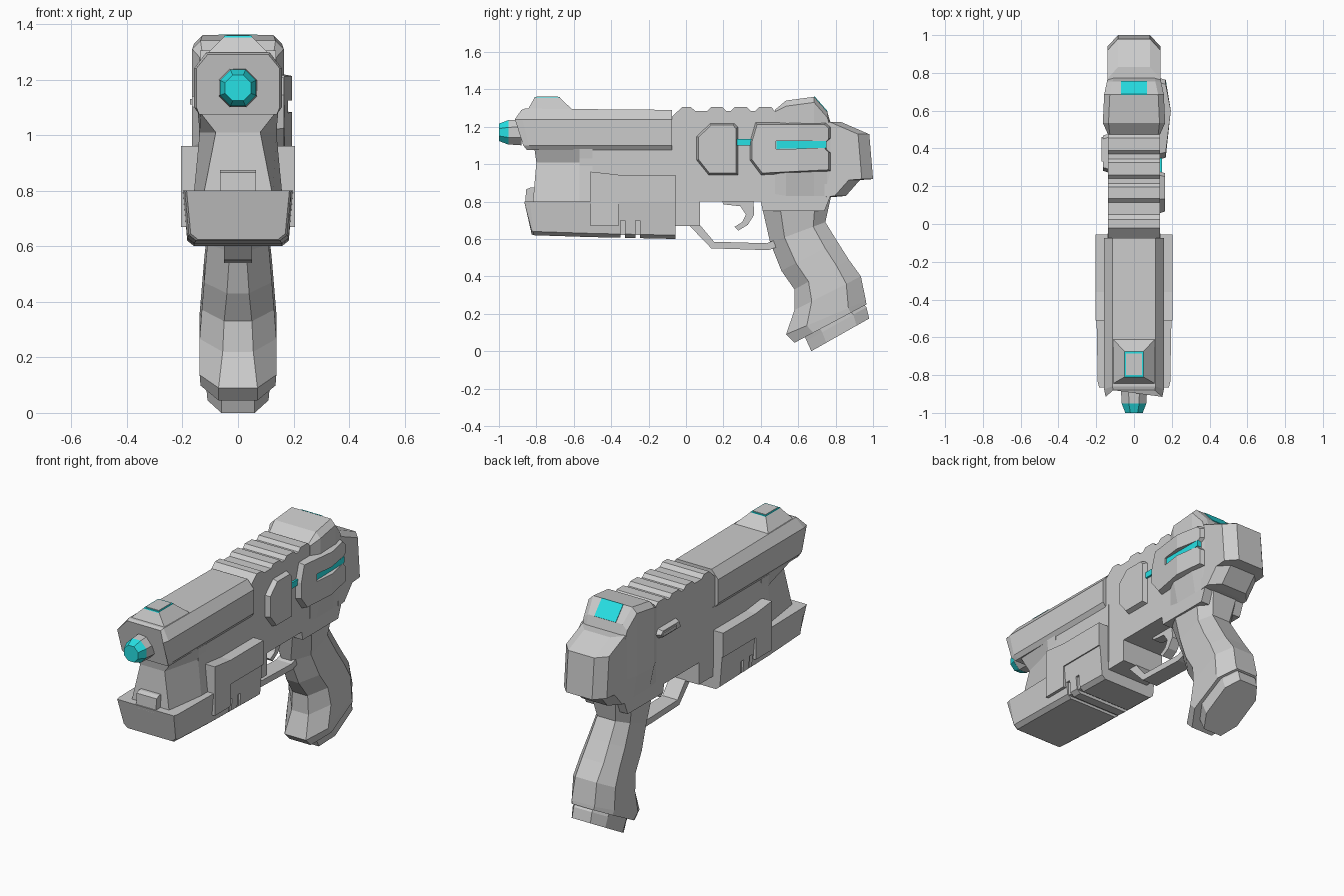
import bpy, bmesh, math

if "Cube" in bpy.data.objects:
    bpy.data.objects.remove(bpy.data.objects["Cube"])

cyan = bpy.data.materials.new("cyan_glow")
cyan.diffuse_color = (0.02, 0.75, 0.78, 1)
cyan.use_nodes = True
cyan.node_tree.nodes["Principled BSDF"].inputs["Base Color"].default_value = cyan.diffuse_color


def loft(name, rings, mat=None):
    """Skin equal-length vertex rings and cap both ends."""
    bm = bmesh.new()
    vs = [[bm.verts.new(p) for p in r] for r in rings]
    n = len(rings[0])
    for a, b in zip(vs, vs[1:]):
        for i in range(n):
            j = (i + 1) % n
            bm.faces.new((a[i], a[j], b[j], b[i]))
    bm.faces.new(vs[0][::-1])
    bm.faces.new(vs[-1])
    bmesh.ops.recalc_face_normals(bm, faces=bm.faces)
    me = bpy.data.meshes.new(name)
    bm.to_mesh(me)
    bm.free()
    ob = bpy.data.objects.new(name, me)
    bpy.context.collection.objects.link(ob)
    if mat:
        me.materials.append(mat)
    return ob


def side(name, pts, x0, x1, inset=0, mat=None):
    """Extrude a (y, z) profile along x; inset shrinks the x1 end."""
    cy = (min(p[0] for p in pts) + max(p[0] for p in pts)) / 2
    cz = (min(p[1] for p in pts) + max(p[1] for p in pts)) / 2
    hy = max(p[0] for p in pts) - cy
    hz = max(p[1] for p in pts) - cz
    end = [(x1, cy + (y - cy) * (1 - inset / hy), cz + (z - cz) * (1 - inset / hz)) for y, z in pts]
    return loft(name, [[(x0, y, z) for y, z in pts], end], mat)


def box(name, x0, x1, y0, y1, z0, z1, mat=None):
    return side(name, [(y0, z0), (y1, z0), (y1, z1), (y0, z1)], x0, x1, 0, mat)


def cut(ob, cutter):
    m = ob.modifiers.new("cut", "BOOLEAN")
    m.object = cutter
    m.solver = "EXACT"
    cutter.hide_render = True
    cutter.hide_set(True)


def octo(y, r, z=1.17):
    return [(r * math.cos(a), y, z + r * math.sin(a)) for a in (math.pi / 8 + k * math.pi / 4 for k in range(8))]


# Slide with chamfered top
def slide_ring(y, yt, yb, k=1, zt=1.29):
    h = [(.14, yb, 1.075), (.158 * k, yb - .02 if yb < -.5 else yb, 1.1), (.158 * k, y, 1.24), (.115 * k, yt, zt)]
    return h + [(-a, b, c) for a, b, c in h[::-1]]


loft("slide", [slide_ring(-.915, -.88, -.85, .95), slide_ring(-.875, -.86, -.82, 1, 1.297), slide_ring(-.075, -.075, -.075)])

# Muzzle
loft("muzzle_ring", [octo(-.95, .07), octo(-.88, .075)])
loft("muzzle_lens", [octo(-1, .05), octo(-.95, .071)], cyan)


# Front sight with thin glowing rim
def rect(hx, y0, y1, z):
    return [(-hx, y0, z), (hx, y0, z), (hx, y1, z), (-hx, y1, z)]


loft("front_sight", [rect(.12, -.85, -.6, 1.285), rect(.05, -.81, -.675, 1.355)])
loft("front_sight_rim", [rect(.051, -.812, -.673, 1.351), rect(.049, -.81, -.675, 1.358)], cyan)
loft("front_sight_cap", [rect(.042, -.8, -.685, 1.35), rect(.042, -.8, -.685, 1.361)])

# Main body with ribbed top
top = [(-.085, 1.08), (-.085, 1.245), (-.02, 1.305), (.025, 1.305), (.05, 1.285)]
for a, b in ((.115, .215), (.24, .345), (.37, .475)):
    top += [(a, 1.285), (a + .02, 1.305), (b - .02, 1.305), (b, 1.285)]
body = top + [(.6, 1.285), (.77, 1.22), (.77, .825), (.74, .75), (.41, .75), (.4, .8),
              (.075, .8), (.075, .67), (-.055, .67), (-.055, 1.08)]
side("main_body", body, -.137, .137)
box("frame_under_slide", -.14, .14, -.57, -.05, .72, 1.08)


# Flared rear hump
def hump_ring(y, w, zt, zb, c=.03):
    h = [(.137, y, zb), (w, y, zb + .13), (w, y, zt - c), (w - c, y, zt)]
    return h + [(-a, b, d) for a, b, d in h[::-1]]


loft("rear_hump", [hump_ring(.475, .138, 1.29, .84, .01), hump_ring(.535, .165, 1.34, .83),
                   hump_ring(.685, .158, 1.36, .83), hump_ring(.755, .143, 1.28, .83),
                   hump_ring(.772, .14, 1.225, .83)])
side("rear_sight_light", [(.683, 1.361), (.688, 1.362), (.758, 1.282), (.75, 1.275)], -.07, .07, 0, cyan)


# Rear block, tapered in plan
def back_ring(z, y):
    h = [(.14, .74, z), (.14, y - .06, z), (.085, y, z)]
    return h + [(-a, b, c) for a, b, c in h[::-1]]


loft("rear_block", [back_ring(.825, .8), back_ring(.83, .855), back_ring(.915, .93), back_ring(.92, 1),
                    back_ring(1.16, .98), back_ring(1.225, .83)])

# Right side panels and lights
side("side_panel_front", [(.055, 1.15), (.13, 1.22), (.26, 1.22), (.28, 1.2), (.28, .94), (.12, .94), (.055, 1.02)],
     .13, .165, .012)
panel = side("side_panel_rear", [(.34, 1.12), (.37, 1.225), (.75, 1.225), (.775, 1.2), (.775, 1.14), (.755, 1.12),
                                 (.755, 1.08), (.775, 1.06), (.775, .96), (.4, .94), (.34, 1.02)], .13, .168, .012)
bm = bmesh.new()
bm.from_mesh(panel.data)
bmesh.ops.bisect_plane(bm, geom=bm.verts[:] + bm.edges[:] + bm.faces[:], plane_co=(0, .6, 0), plane_no=(0, 1, 0))
for v in bm.verts:
    if abs(v.co.y - .6) < .01 and v.co.x > .15:
        v.co.x = .195
bm.to_mesh(panel.data)
bm.free()
slot = [(.48, 1.08), (.48, 1.125), (.72, 1.125), (.8, 1.125), (.8, 1.085), (.72, 1.085)]
cut(panel, side("slot_cutter", slot, .168, .25))
side("side_light", [(.485, 1.082), (.485, 1.123), (.75, 1.123), (.75, 1.087)], .15, .172, 0, cyan)
box("link_light", .13, .148, .26, .36, 1.1, 1.135, cyan)

# Left side latch
side("left_latch", [(.27, 1.09), (.29, 1.15), (.46, 1.15), (.48, 1.12), (.46, 1.09)], -.13, -.165, .012)
box("left_latch_bar", -.172, -.16, .33, .46, 1.11, 1.13)


# Tapered block under the muzzle
def neck_ring(z, y, f, w):
    h = [(f, y, z), (w, -.57, z), (w, -.5, z)]
    return h + [(-a, b, c) for a, b, c in h[::-1]]


loft("front_neck", [neck_ring(.78, -.82, .125, .16), neck_ring(1.01, -.8, .08, .138), neck_ring(1.08, -.81, .135, .145)])
side("front_nub", [(-.86, .78), (-.855, .865), (-.83, .875), (-.78, .875), (-.78, .78)], -.065, .065)


# Lower rail block with bottom slots
def rail_ring(y, w, zb, tilt=0):
    h = [(w, y, .8), (w - .015, y + tilt, zb + .02), (w - .04, y + tilt, zb)]
    return h + [(-a, b, c) for a, b, c in h[::-1]]


rail = loft("lower_rail", [rail_ring(-.865, .185, .625, .04), rail_ring(-.835, .192, .62, .02),
                           rail_ring(-.51, .198, .61), rail_ring(-.055, .198, .6)])
for i, y in enumerate((-.35, -.27)):
    for s in (-1, 1):
        cut(rail, box(f"rail_slot_cutter_{i}_{s}", s * .175, s * .25, y, y + .025, .55, .7))
    cut(rail, box(f"rail_groove_cutter_{i}", -.25, .25, y, y + .025, .55, .622))

# Raised L-shaped side shells
shell = [(-.51, .67), (-.51, .96), (-.36, .943), (-.055, .943), (-.055, .8), (-.36, .8), (-.36, .67)]
for s, n in ((-1, "left"), (1, "right")):
    side("side_shell_" + n, shell, s * .13, s * .205)

# Trigger guard and trigger
guard = [(.01, .68), (.135, .55), (.44, .54), (.56, .585), (.56, .625), (.43, .577), (.15, .585), (.07, .68)]
side("trigger_guard", guard, -.05, .05)
side("trigger", [(.19, .81), (.2, .785), (.29, .775), (.32, .73), (.3, .69), (.26, .665), (.28, .645),
                 (.33, .675), (.365, .73), (.36, .81)], -.03, .03)


# Grip: octagonal sections given by front and back points
def grip_ring(f, b, w, fw, bw, t=.26):
    mix = lambda k: (f[0] + (b[0] - f[0]) * k, f[1] + (b[1] - f[1]) * k)
    h = [(fw, *f), (w, *mix(t)), (w, *mix(.78)), (bw, *b)]
    return h + [(-a, y, z) for a, y, z in h[::-1]]


loft("grip", [grip_ring((.4, .8), (.775, .825), .135, .08, .08), grip_ring((.45, .58), (.745, .69), .11, .03, .06),
              grip_ring((.51, .43), (.81, .585), .122, .04, .065), grip_ring((.58, .33), (.87, .49), .13, .05, .07),
              grip_ring((.58, .22), (.935, .4), .138, .055, .07), grip_ring((.535, .09), (.962, .27), .138, .07, .075),
              grip_ring((.58, .045), (.965, .25), .135, .07, .07)])
loft("grip_base", [grip_ring((.635, .075), (.955, .245), .115, .06, .06), grip_ring((.645, .055), (.965, .235), .115, .06, .06),
                   grip_ring((.67, 0), (.98, .175), .11, .06, .06)])
